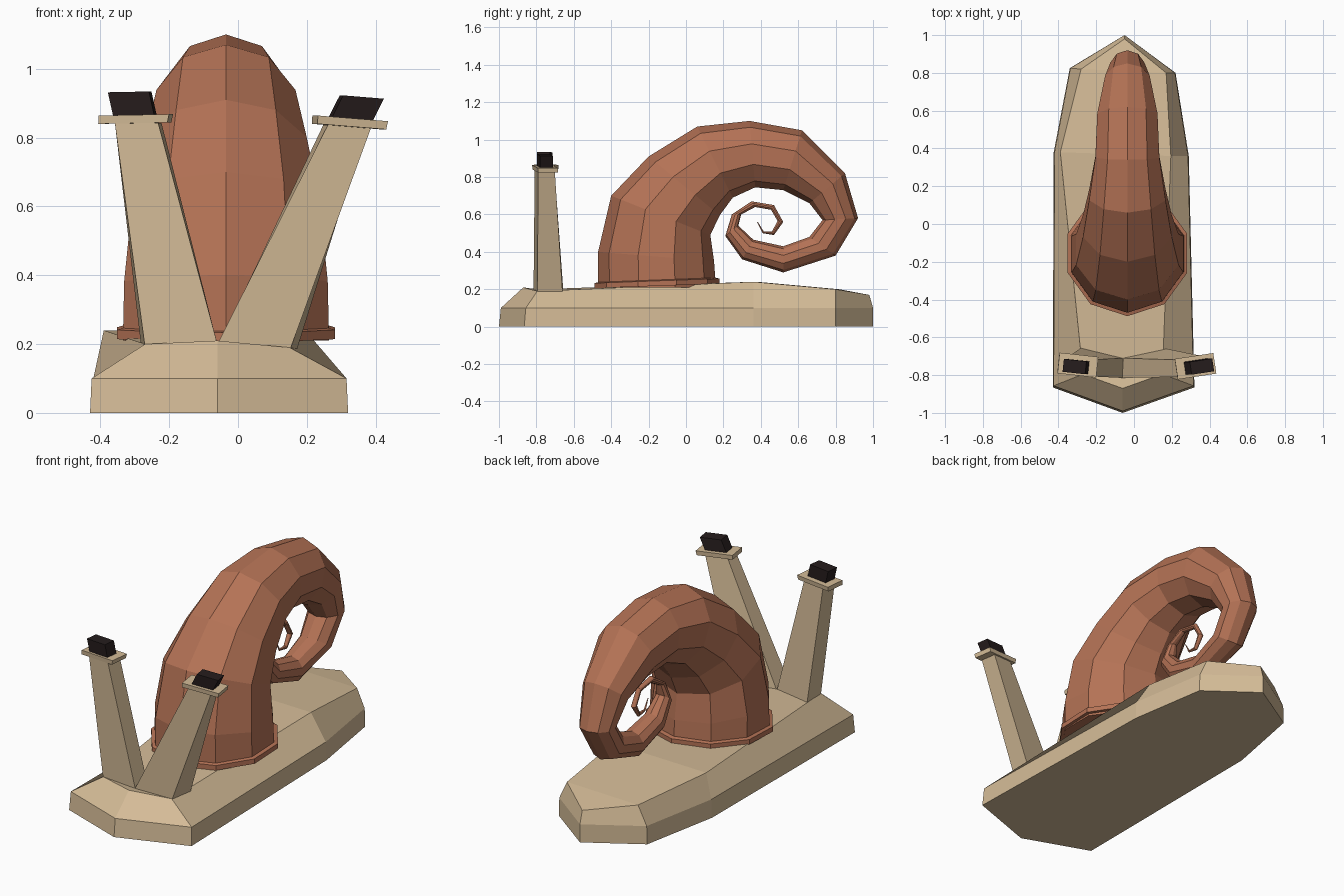
import bpy, math
from mathutils import Vector

if "Cube" in bpy.data.objects:
    bpy.data.objects.remove(bpy.data.objects["Cube"])


def material(name, rgb):
    m = bpy.data.materials.new(name)
    m.diffuse_color = (*rgb, 1)
    m.use_nodes = True
    m.node_tree.nodes["Principled BSDF"].inputs["Base Color"].default_value = m.diffuse_color
    return m


TAN = material("tan skin", (0.66, 0.50, 0.31))
BROWN = material("shell brown", (0.46, 0.17, 0.092))
BLACK = material("eye black", (0.019, 0.012, 0.012))


def add(name, verts, faces, mat):
    me = bpy.data.meshes.new(name)
    me.from_pydata([tuple(v) for v in verts], [], faces)
    me.materials.append(mat)
    ob = bpy.data.objects.new(name, me)
    bpy.context.collection.objects.link(ob)
    return ob


def loft(name, rings, mat, top=True, bottom=True):
    """Skin a list of equal-sized counter-clockwise rings, lowest first."""
    n = len(rings[0])
    faces = [(r * n + i, r * n + (i + 1) % n, (r + 1) * n + (i + 1) % n, (r + 1) * n + i)
             for r in range(len(rings) - 1) for i in range(n)]
    if bottom:
        faces.append(tuple(reversed(range(n))))
    last = (len(rings) - 1) * n
    if top is True:
        faces.append(tuple(last + i for i in range(n)))
    elif top:
        faces += [tuple(last + i for i in f) for f in top]
    return add(name, [p for ring in rings for p in ring], faces, mat)


# Body: slug-shaped octagon with a bevelled top
outline = [(-.06, -1), (.32, -.865), (.29, .36), (.22, .80),
           (-.05, 1), (-.34, .825), (-.425, .38), (-.43, -.865)]
low = [(x, y, 0) for x, y in outline]
mid = [(-.055 + (x + .055) * .988, y * .99 if y < 0 else y, .10) for x, y in outline]
upper = [(-.06, -.87, .21), (.15, -.795, .19), (.195, .36, .24), (.17, .80, .20),
         (-.05, .98, .17), (-.28, .82, .20), (-.39, .38, .24), (-.27, -.795, .20)]
loft("body", [low, mid, upper], TAN,
     top=[(7, 0, 1), (7, 1, 2, 6), (6, 2, 3, 5), (5, 3, 4)])


# Eye stalks, each with a tilted plate and a slanted black eye
def slab_ring(cx, cy, z, hx, hy, turn, tilt):
    c, s = math.cos(turn), math.sin(turn)
    return [(cx + a * hx * c - b * hy * s, cy + a * hx * s + b * hy * c, z + a * hx * tilt)
            for a, b in ((-1, -1), (1, -1), (1, 1), (-1, 1))]


stalks = {
    "left": dict(base=[(-.27, -.795, .19), (-.06, -.815, .20), (-.06, -.71, .19), (-.28, -.655, .18)],
                 top=(-.29, -.755, .842), plate=(-.30, -.747), turn=-.11, tilt=.02,
                 eye=[(-.30, .866), (-.315, .933)]),
    "right": dict(base=[(-.06, -.815, .20), (.15, -.795, .18), (.17, -.66, .18), (-.06, -.71, .19)],
                  top=(.317, -.755, .832), plate=(.323, -.753), turn=.15, tilt=-.08,
                  eye=[(.325, .849), (.36, .918)]),
}
for side, d in stalks.items():
    tx, ty, tz = d["top"]
    turn, tilt = d["turn"], d["tilt"]
    px, py = d["plate"]
    loft(side + "_eye_stalk", [d["base"], slab_ring(tx, ty, tz, .063, .045, turn, tilt)], TAN)
    loft(side + "_eye_plate", [slab_ring(px, py, tz, .101, .053, turn, tilt),
                               slab_ring(px + .003, py, tz + .024, .103, .055, turn, tilt)], TAN)
    loft(side + "_eye", [slab_ring(x, -.755, z, .06, .034, turn, tilt) for x, z in d["eye"]], BLACK)

# Shell: ten-sided tube; each row is outer y, z then inner y, z in the side view
CX = -.035
spiral = [(-.47, .21, .16, .21), (-.47, .40, .15, .35), (-.40, .70, .13, .49),
          (-.20, .91, .18, .595), (.06, 1.07, .25, .69), (.34, 1.10, .37, .745),
          (.62, 1.05, .52, .73), (.85, .82, .66, .66), (.92, .58, .73, .57),
          (.80, .38, .66, .48), (.52, .29, .52, .43), (.30, .36, .36, .465),
          (.21, .485, .28, .54), (.245, .60, .295, .60), (.35, .67, .37, .64),
          (.47, .65, .455, .625), (.52, .56, .49, .565), (.47, .49, .46, .51),
          (.41, .50, .415, .51), (.38, .56, .384, .56)]
rings = []
for oy, oz, iy, iz in spiral:
    outer, inner = Vector((CX, oy, oz)), Vector((CX, iy, iz))
    mid_pt, arm = (outer + inner) / 2, (outer - inner) / 2
    side = Vector((arm.length, 0, 0))
    rings.append([mid_pt + arm * math.cos(k * math.tau / 10) + side * math.sin(k * math.tau / 10)
                  for k in range(10)])
loft("spiral_shell", rings, BROWN)

# Shell rim: thin ten-sided flange following the slope of the back
rim = []
for z, r in ((.218, .333), (.245, .333), (.25, .315)):
    rim.append([(CX + r * math.sin(k * math.tau / 10), -.155 - r * math.cos(k * math.tau / 10),
                 z + .012 * -math.cos(k * math.tau / 10)) for k in range(10)])
loft("shell_rim", rim, BROWN)
